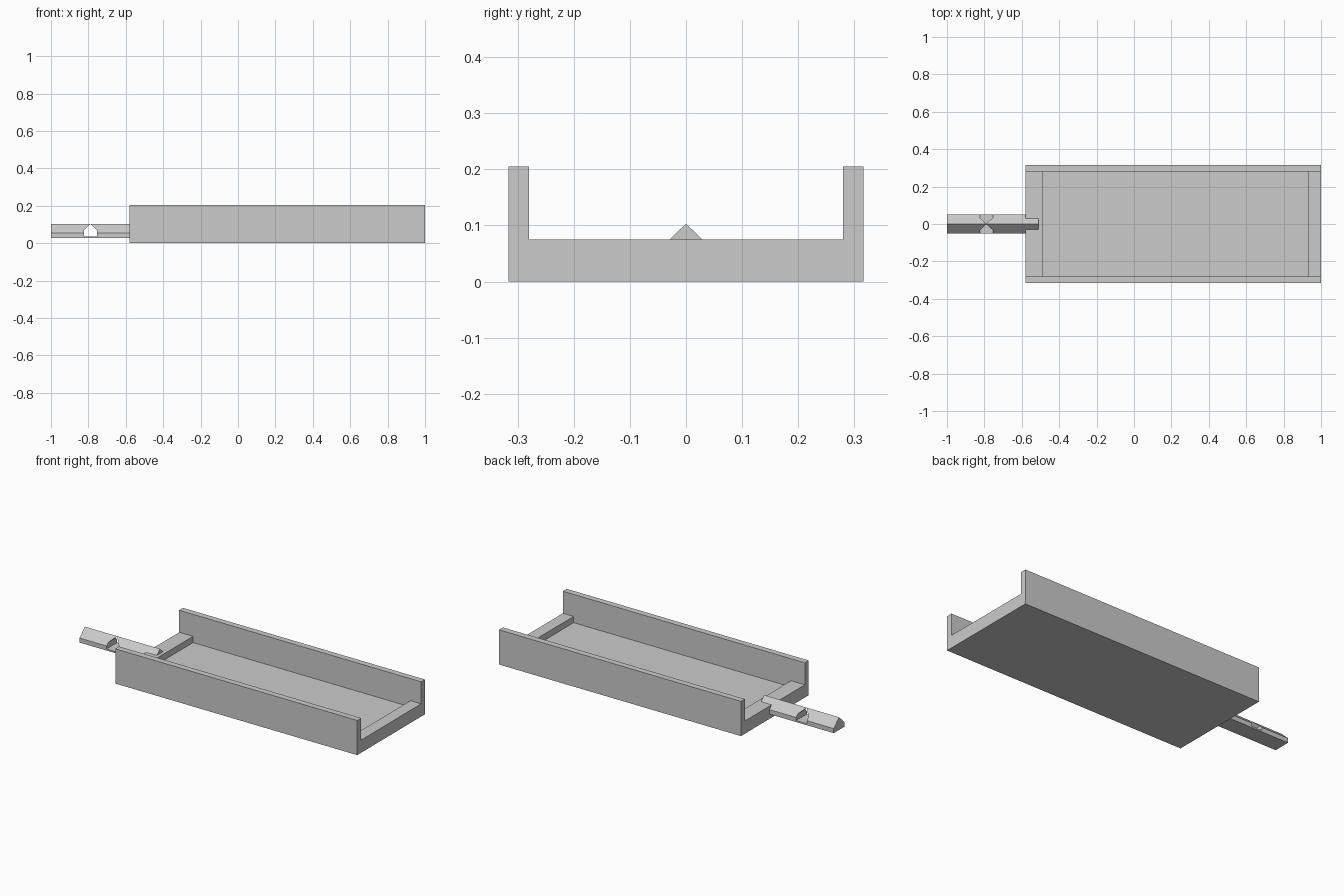
import bpy, bmesh
from mathutils import Vector

default = bpy.data.objects.get("Cube")
if default:
    bpy.data.objects.remove(default, do_unlink=True)

grey = bpy.data.materials.new("light_grey")
grey.use_nodes = True
colour = (0.6, 0.6, 0.6, 1.0)
grey.diffuse_color = colour
for node in grey.node_tree.nodes:
    if node.type == "BSDF_PRINCIPLED":
        node.inputs["Base Color"].default_value = colour


def prism(points, push):
    """Closed bmesh made by sweeping a flat outline along a vector."""
    bm = bmesh.new()
    face = bm.faces.new([bm.verts.new(p) for p in points])
    cap = bmesh.ops.extrude_face_region(bm, geom=[face], use_keep_orig=True)
    verts = [v for v in cap["geom"] if isinstance(v, bmesh.types.BMVert)]
    bmesh.ops.translate(bm, verts=verts, vec=Vector(push))
    bmesh.ops.recalc_face_normals(bm, faces=bm.faces[:])
    return bm


def finish(bm, name):
    mesh = bpy.data.meshes.new(name)
    bm.to_mesh(mesh)
    bm.free()
    mesh.materials.append(grey)
    obj = bpy.data.objects.new(name, mesh)
    bpy.context.scene.collection.objects.link(obj)
    return obj


def house(half, low, shoulder, peak):
    """Pentagon outline: a square base under a pitched top."""
    return [(-half, low), (half, low), (half, shoulder), (0, peak), (-half, shoulder)]


# Tray: U-shaped channel, with the floor lowered between two end sills
LEFT, RIGHT, OUT, IN = -0.58, 1.0, 0.316, 0.28
SILL, TOP, FLOOR = 0.075, 0.205, 0.038
half_u = [(OUT, 0), (OUT, TOP), (IN, TOP), (IN, SILL)]
outline = half_u + [(-y, z) for y, z in reversed(half_u)]
tray = prism([(LEFT, y, z) for y, z in outline], (RIGHT - LEFT, 0, 0))
for x in (-0.49, 0.93):
    bmesh.ops.bisect_plane(tray, geom=tray.verts[:] + tray.edges[:] + tray.faces[:],
                           plane_co=(x, 0, 0), plane_no=(1, 0, 0))
floor = [f for f in tray.faces
         if abs(f.calc_center_median().z - SILL) < 0.001
         and abs(f.normal.z) > 0.9 and abs(f.calc_center_median().x - 0.22) < 0.1]
sunk = bmesh.ops.extrude_discrete_faces(tray, faces=floor)["faces"]
bmesh.ops.translate(tray, verts=list({v for f in sunk for v in f.verts}),
                    vec=Vector((0, 0, FLOOR - SILL)))
bmesh.ops.remove_doubles(tray, verts=tray.verts[:], dist=0.0001)
bmesh.ops.recalc_face_normals(tray, faces=tray.faces[:])
bmesh.ops.dissolve_limit(tray, angle_limit=0.01, verts=tray.verts[:], edges=tray.edges[:])
finish(tray, "tray")

# Handle: pitched bar set into the left sill
bar = prism([(-1, y, z) for y, z in house(0.05, 0.028, 0.055, 0.103)], (0.49, 0, 0))
handle = finish(bar, "handle")

# Crosswise opening through the handle, just reaching its ridge
hole = prism([(x - 0.789, -0.2, z) for x, z in house(0.035, 0.037, 0.07, 0.1025)], (0, 0.4, 0))
cutter = finish(hole, "handle_hole_cutter")
cutter.hide_render = True
cut = handle.modifiers.new("hole", "BOOLEAN")
cut.operation = "DIFFERENCE"
cut.solver = "EXACT"
cut.object = cutter
bpy.context.view_layer.objects.active = handle
bpy.ops.object.modifier_apply(modifier=cut.name)
bpy.data.objects.remove(cutter, do_unlink=True)
